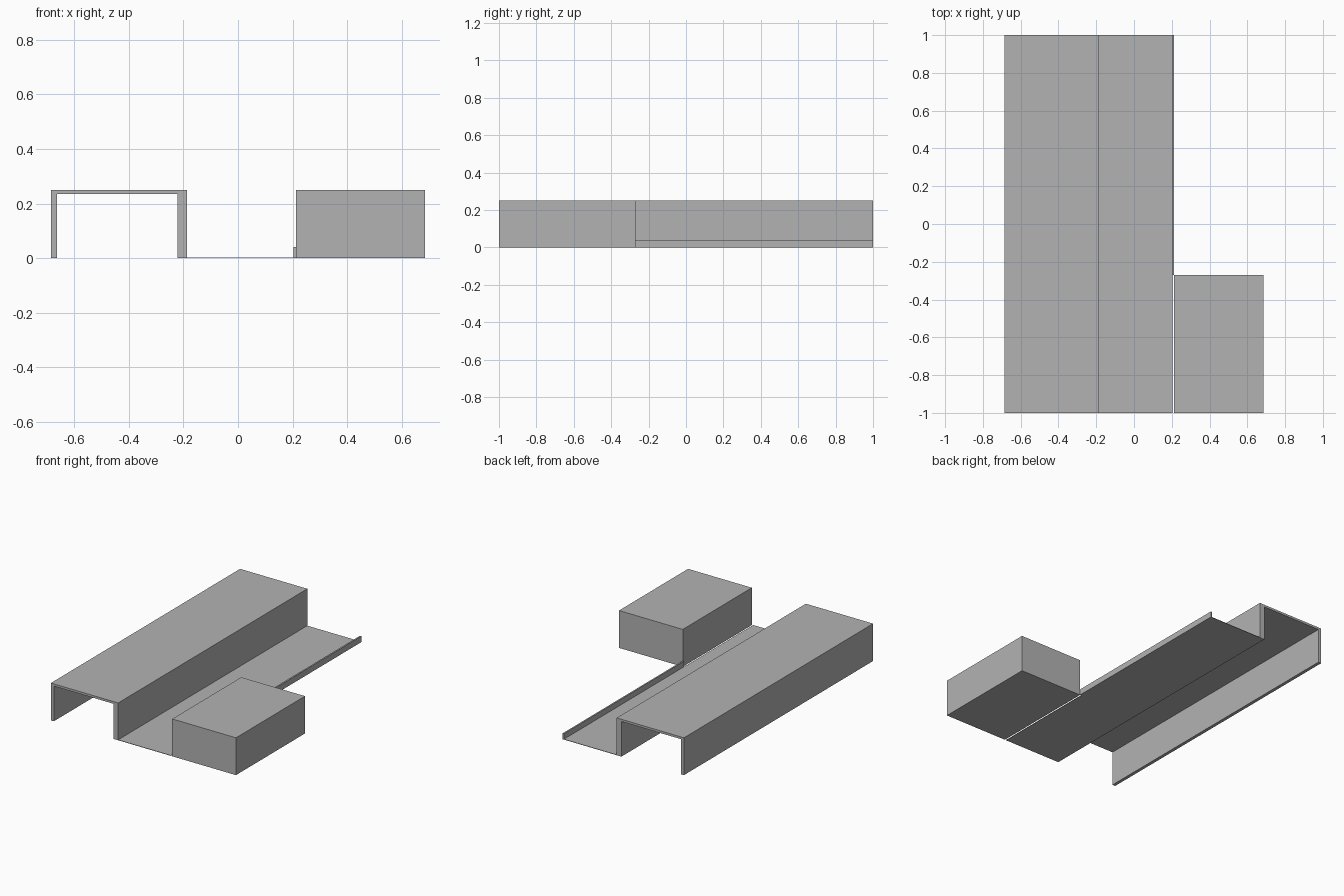
import bpy
import bmesh

default = bpy.data.objects.get("Cube")
if default:
    bpy.data.objects.remove(default, do_unlink=True)

# Single plain grey
grey = bpy.data.materials.new("plain_grey")
grey.use_nodes = True
colour = (0.45, 0.45, 0.45, 1)
grey.diffuse_color = colour
grey.node_tree.nodes["Principled BSDF"].inputs["Base Color"].default_value = colour

FRONT, BACK = -1.0, 1.0
BLOCK_BACK = -0.27
HEIGHT = 0.25


def extrude_profile(name, profile, y0, y1):
    """Extrude an x-z outline from y0 to y1."""
    bm = bmesh.new()
    face = bm.faces.new([bm.verts.new((x, y0, z)) for x, z in profile])
    result = bmesh.ops.extrude_face_region(bm, geom=[face])
    moved = [v for v in result["geom"] if isinstance(v, bmesh.types.BMVert)]
    bmesh.ops.translate(bm, verts=moved, vec=(0, y1 - y0, 0))
    bmesh.ops.recalc_face_normals(bm, faces=bm.faces)
    mesh = bpy.data.meshes.new(name)
    bm.to_mesh(mesh)
    bm.free()
    mesh.materials.append(grey)
    obj = bpy.data.objects.new(name, mesh)
    bpy.context.collection.objects.link(obj)
    return obj


def box(name, x0, x1, z1, y0, y1):
    return extrude_profile(name, [(x0, 0), (x1, 0), (x1, z1), (x0, z1)], y0, y1)


# Long raised channel: two walls and a roof, open at both ends and below
extrude_profile("raised_channel", [
    (-0.685, 0), (-0.663, 0), (-0.663, 0.235), (-0.222, 0.235),
    (-0.222, 0), (-0.187, 0), (-0.187, HEIGHT), (-0.685, HEIGHT),
], FRONT, BACK)

# Thin floor strip beside the channel
box("floor_strip", -0.187, 0.203, 0.003, FRONT, BACK)

# Low kerb along the open edge of the floor
box("kerb", 0.203, 0.213, 0.04, BLOCK_BACK, BACK)

# Solid block at the front, set just off the floor
box("side_block", 0.213, 0.685, HEIGHT, FRONT, BLOCK_BACK)
